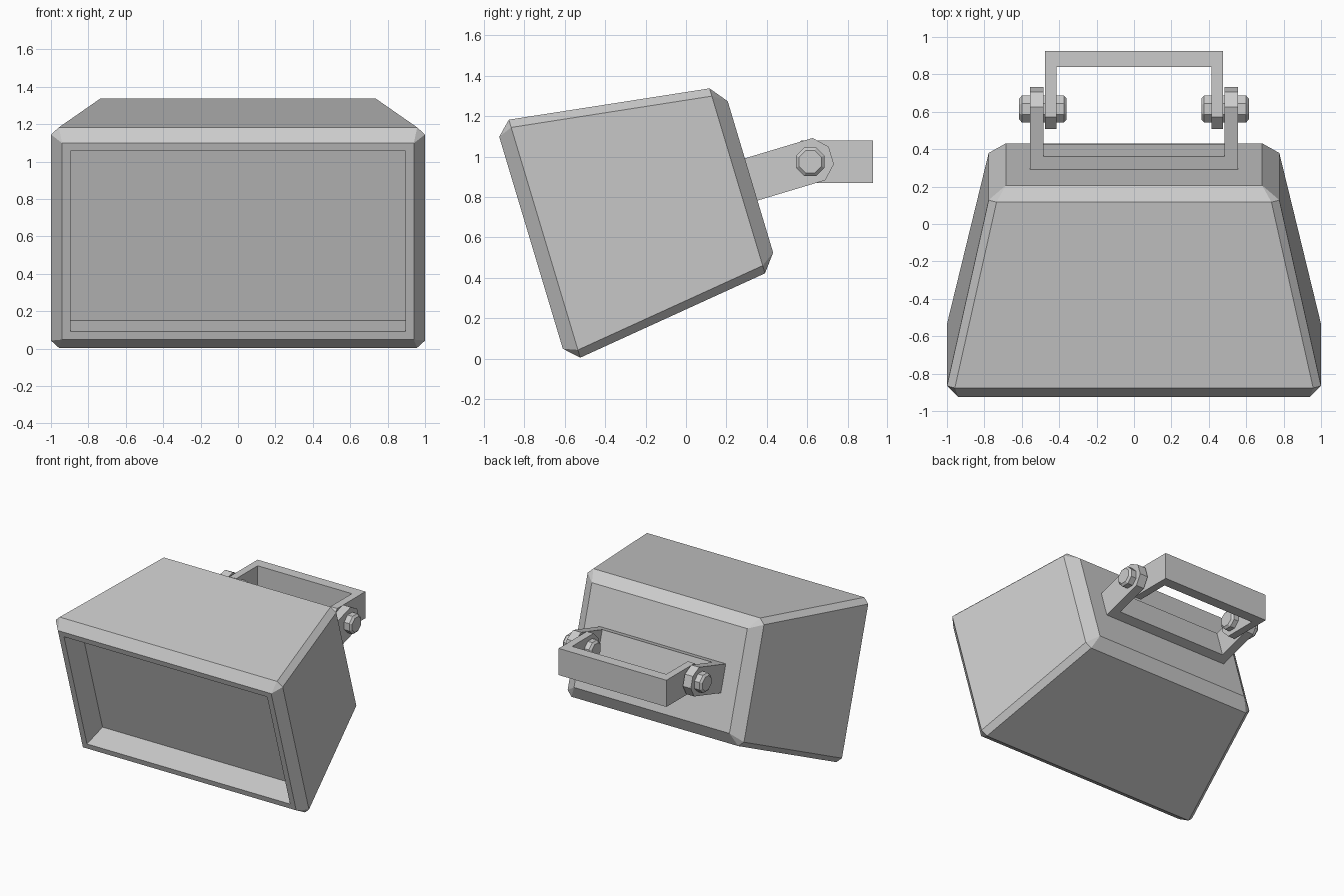
import bpy, bmesh, math
from mathutils import Vector

if "Cube" in bpy.data.objects:
    bpy.data.objects.remove(bpy.data.objects["Cube"])

TILT = math.atan(0.3)
C, S = math.cos(TILT), math.sin(TILT)
VC = 0.77                      # height of the lamp axis in the tilted frame
BACK = Vector((0, C, S))


def tilt(u, v):
    """Tilted depth/height to world (y, z)."""
    return (C * u - S * v, S * u + C * v)


def finish(bm, name):
    bmesh.ops.recalc_face_normals(bm, faces=bm.faces)
    me = bpy.data.meshes.new(name)
    bm.to_mesh(me)
    bm.free()
    ob = bpy.data.objects.new(name, me)
    bpy.context.collection.objects.link(ob)
    return ob


def prism(bm, pts, x0, x1):
    """Extrude a (y, z) profile along x."""
    a = [bm.verts.new((x0, y, z)) for y, z in pts]
    b = [bm.verts.new((x1, y, z)) for y, z in pts]
    bm.faces.new(a)
    bm.faces.new(b[::-1])
    n = len(pts)
    for i in range(n):
        j = (i + 1) % n
        bm.faces.new((a[i], a[j], b[j], b[i]))


def octagon(r, count=8, start=22.5):
    return [(r * math.cos(math.radians(start + 45 * i)),
             r * math.sin(math.radians(start + 45 * i))) for i in range(count)]


# Lamp housing: chamfered tapered box with a recessed front
bm = bmesh.new()
K, H = 0.042, 0.04             # corner chamfer
rings = [(-0.57, [(0.94, 0.548)]),
         (-0.50, [(1.0, 0.615 - H), (1.0 - K, 0.615)]),
         (0.496, [(0.777, 0.478 - H), (0.777 - K, 0.478)]),
         (0.564, [(0.685, 0.391)])]
for u, corners in rings:
    for x, h in corners:
        for sx in (-1, 1):
            for sv in (-1, 1):
                bm.verts.new((sx * x, *tilt(u, VC + sv * h)))
bmesh.ops.convex_hull(bm, input=bm.verts[:])
bmesh.ops.dissolve_limit(bm, angle_limit=math.radians(2),
                         verts=bm.verts[:], edges=bm.edges[:])
bmesh.ops.recalc_face_normals(bm, faces=bm.faces)
front = min(bm.faces, key=lambda f: f.normal.dot(BACK))
bmesh.ops.inset_region(bm, faces=[front], thickness=0.045, use_even_offset=True)
front = bmesh.ops.extrude_discrete_faces(bm, faces=[front])["faces"][0]
bmesh.ops.translate(bm, verts=front.verts[:], vec=BACK * 0.205)
finish(bm, "lamp_housing")

# Tilted U bracket fixed to the housing back
PU, PV = 0.869, 0.757          # pivot in tilted frame
PY, PZ = tilt(PU, PV)
R = 0.118
hh = R * math.cos(math.radians(22.5))
tip = octagon(R, 4, -67.5)
bm = bmesh.new()
arm = [(0.555, PV + hh), (0.555, PV - hh)] + [(PU + a, PV + b) for a, b in tip]
base = [(0.555, PV - hh), (0.637, PV - hh), (0.637, PV + hh), (0.555, PV + hh)]
for s in (-1, 1):
    prism(bm, [tilt(*p) for p in arm], s * 0.485, s * 0.555)
prism(bm, [tilt(*p) for p in base], -0.485, 0.485)
finish(bm, "housing_bracket")

# Level U bracket for the wall
bm = bmesh.new()
end = [(PY - a, PZ + b) for a, b in octagon(0.115, 4, -67.5)]
q = 0.115 * math.cos(math.radians(22.5))
arm = [(0.925, PZ - q)] + end + [(0.925, PZ + q)]
for s in (-1, 1):
    prism(bm, arm, s * 0.415, s * 0.475)
prism(bm, [(0.84, PZ - q), (0.925, PZ - q), (0.925, PZ + q), (0.84, PZ + q)], -0.415, 0.415)
finish(bm, "wall_bracket")

# Pivot bolts with chamfered eight-sided ends
for s, side in ((-1, "left"), (1, "right")):
    bm = bmesh.new()
    loops = [[bm.verts.new((s * x, PY + a, PZ + b)) for a, b in octagon(r)]
             for x, r in ((0.36, 0.06), (0.375, 0.077), (0.6, 0.077), (0.615, 0.06))]
    for p, n in zip(loops, loops[1:]):
        for i in range(8):
            j = (i + 1) % 8
            bm.faces.new((p[i], p[j], n[j], n[i]))
    bm.faces.new(loops[0])
    bm.faces.new(loops[-1])
    finish(bm, "pivot_bolt_" + side)
